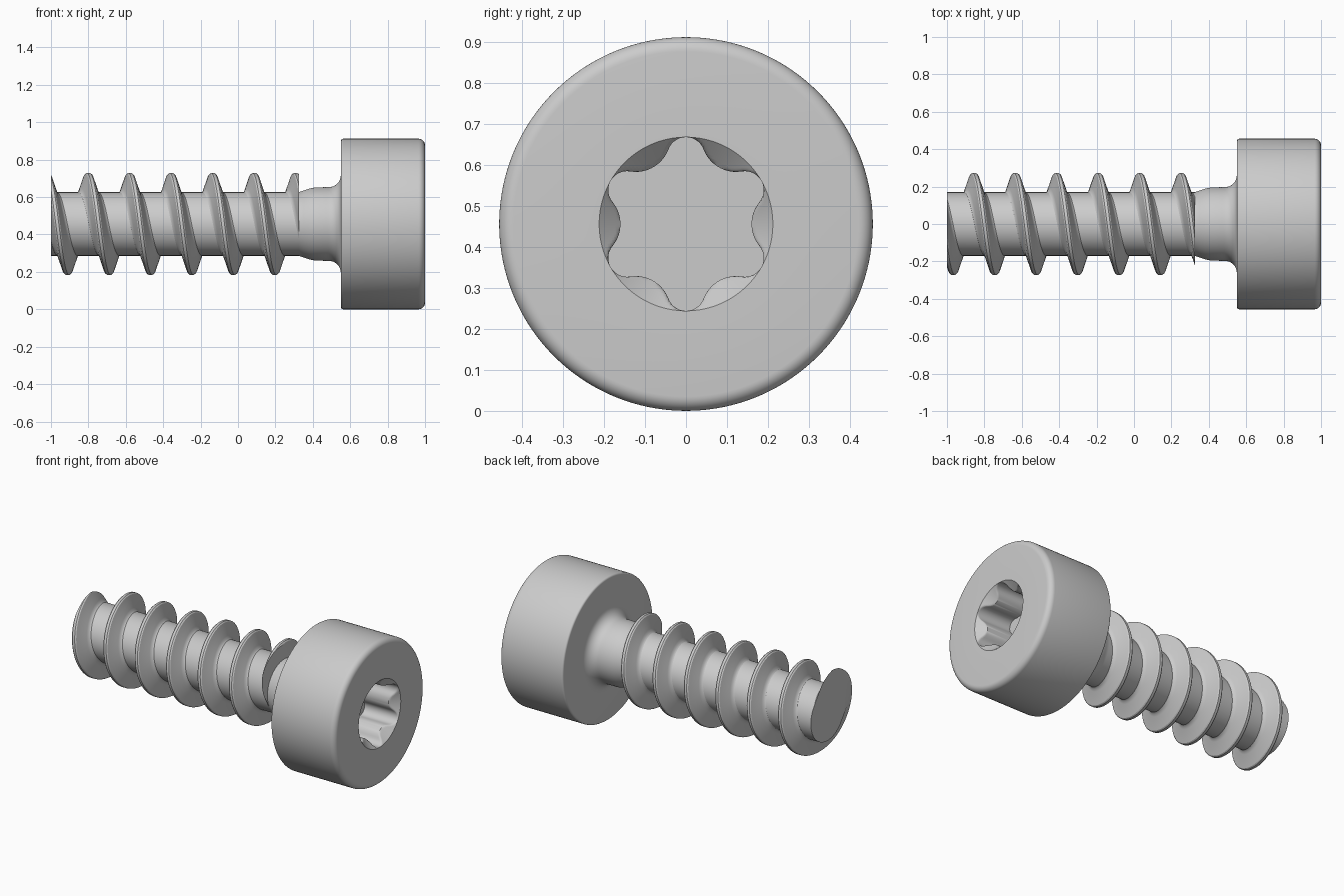
import bpy, bmesh, math

if "Cube" in bpy.data.objects:
    bpy.data.objects.remove(bpy.data.objects["Cube"], do_unlink=True)

AXIS_Z = 0.456      # height of the screw axis
SEG = 180           # steps around the axis
PITCH = 0.2215

steel = bpy.data.materials.new("grey steel")
steel.use_nodes = True
GREY = (0.6, 0.6, 0.6, 1)
steel.diffuse_color = GREY
steel.node_tree.nodes["Principled BSDF"].inputs["Base Color"].default_value = GREY


def point(x, r, a):
    """Polar point around the axis; a = 0 is up, growing towards the front."""
    return (x, -r * math.sin(a), AXIS_Z + r * math.cos(a))


def finish(bm, name, angle=35):
    bmesh.ops.recalc_face_normals(bm, faces=bm.faces)
    mesh = bpy.data.meshes.new(name)
    bm.to_mesh(mesh)
    bm.free()
    obj = bpy.data.objects.new(name, mesh)
    bpy.context.collection.objects.link(obj)
    mesh.materials.append(steel)
    bpy.ops.object.select_all(action='DESELECT')
    obj.select_set(True)
    bpy.context.view_layer.objects.active = obj
    bpy.ops.object.shade_smooth_by_angle(angle=math.radians(angle))
    return obj


def turn(name, profile):
    """Closed turned part; each radius is a number or a function of the angle."""
    bm = bmesh.new()
    rings = []
    for x, r in profile:
        angles = [2 * math.pi * i / SEG for i in range(SEG)]
        rings.append([bm.verts.new(point(x, r(a) if callable(r) else r, a)) for a in angles])
    for p, q in zip(rings, rings[1:]):
        for i in range(SEG):
            j = (i + 1) % SEG
            bm.faces.new((p[i], p[j], q[j], q[i]))
    bm.faces.new(rings[0])
    bm.faces.new(rings[-1])
    return finish(bm, name)


def arc(cx, cr, rad, a0, a1, n=8):
    """Points of a rounded profile corner."""
    steps = [math.radians(a0 + (a1 - a0) * i / n) for i in range(n + 1)]
    return [(cx + rad * math.cos(t), cr + rad * math.sin(t)) for t in steps]


# Six-lobed socket outline: outer arcs tangent to inward bumps
def lobe(a):
    a = abs((a + math.pi / 6) % (math.pi / 3) - math.pi / 6)
    if a < math.radians(13.3):
        return 0.166 * math.cos(a) + math.sqrt(0.046**2 - (0.166 * math.sin(a))**2)
    b = math.pi / 6 - a
    return 0.245 * math.cos(b) - math.sqrt(0.085**2 - (0.245 * math.sin(b))**2)


def socket_ring(cone_r):
    return lambda a: max(lobe(a), cone_r)


# Head with rounded rim, countersunk edge and lobed socket
HEAD_R, MOUTH = 0.456, 0.212
head = [(0.55, 0.15)] + arc(0.562, HEAD_R - 0.012, 0.012, 180, 90, 4)
head += arc(0.965, HEAD_R - 0.035, 0.035, 90, 0)
head += [(1.0 - 0.05 * t / 8, socket_ring(MOUTH - 0.052 * t / 8)) for t in range(9)]
head += [(0.76, lobe)]
turn("screw_head", head)

# Core and neck flaring into the underside of the head
turn("screw_shank", [(-1.0, 0.17), (0.325, 0.17), (0.35, 0.179), (0.38, 0.189), (0.41, 0.195),
                     (0.47, 0.197)] + arc(0.485, 0.262, 0.065, -90, 0) + [(0.56, 0.262)])

# Helical thread, swept and then cut flat at both ends
half = [(-0.062, 0.166), (-0.052, 0.171), (-0.044, 0.179), (-0.038, 0.192),
        (-0.015, 0.267), (-0.008, 0.273)]
section = half + [(-x, r) for x, r in reversed(half)]
bm = bmesh.new()
STEPS = 96
rows = []
for i in range(-2 * STEPS, 6 * STEPS + 1):
    turns = i / STEPS
    rows.append([bm.verts.new(point(-0.80 + PITCH * turns + dx, r, 2 * math.pi * turns))
                 for dx, r in section])
n = len(section)
for p, q in zip(rows, rows[1:]):
    for k in range(n):
        m = (k + 1) % n
        bm.faces.new((p[k], p[m], q[m], q[k]))
bm.faces.new(rows[0])
bm.faces.new(rows[-1])
bmesh.ops.recalc_face_normals(bm, faces=bm.faces)
for x, side in ((-1.0, -1), (0.327, 1)):
    geom = bm.verts[:] + bm.edges[:] + bm.faces[:]
    cut = bmesh.ops.bisect_plane(bm, geom=geom, plane_co=(x, 0, 0), plane_no=(side, 0, 0),
                                 clear_outer=True)["geom_cut"]
    bmesh.ops.holes_fill(bm, edges=[e for e in cut if isinstance(e, bmesh.types.BMEdge)], sides=0)
finish(bm, "screw_thread", 30)
